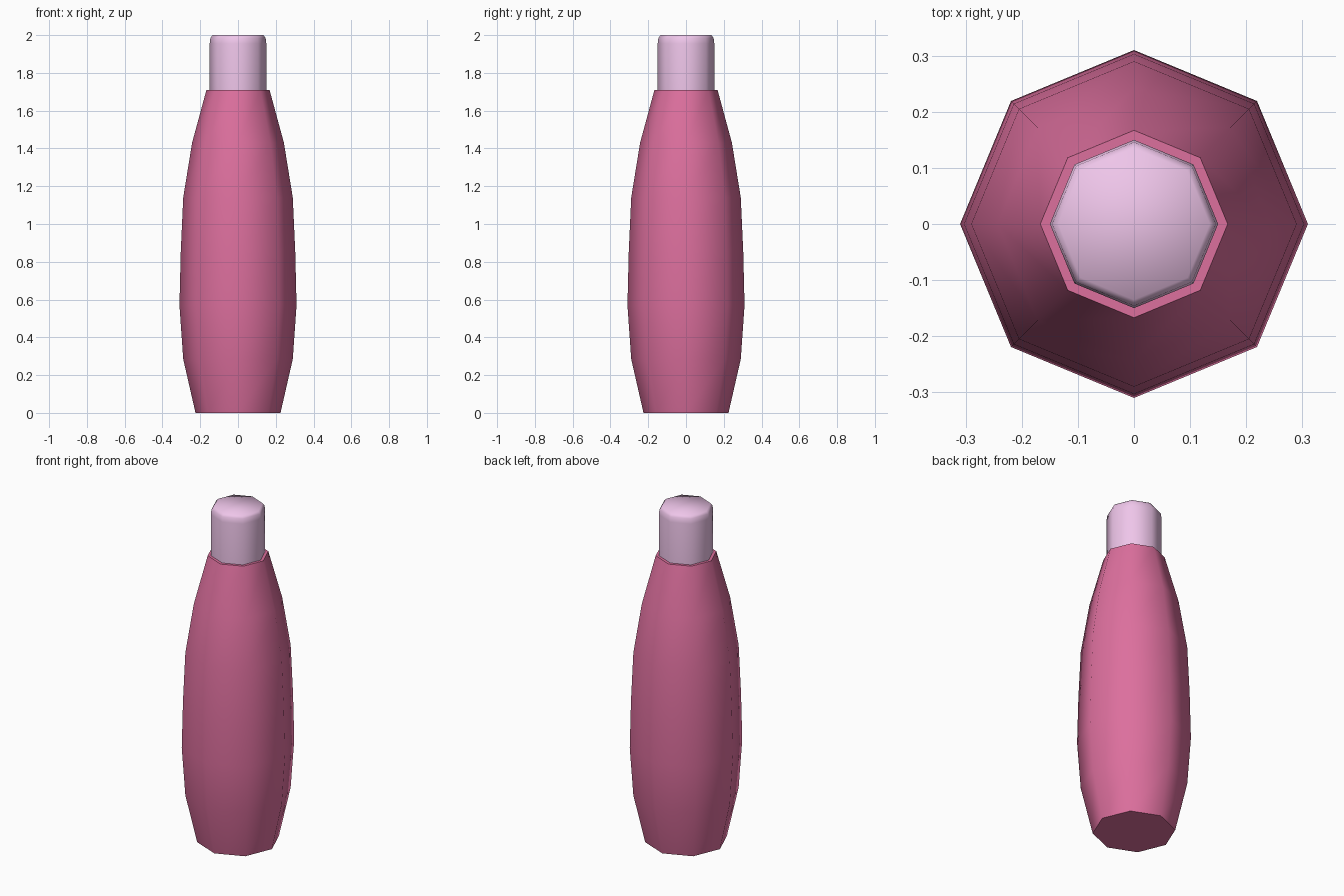
import bpy, bmesh, math

if "Cube" in bpy.data.objects:
    bpy.data.objects.remove(bpy.data.objects["Cube"])

SIDES = 8

def material(name, color):
    m = bpy.data.materials.new(name)
    m.diffuse_color = (*color, 1)
    m.use_nodes = True
    m.node_tree.nodes["Principled BSDF"].inputs["Base Color"].default_value = m.diffuse_color
    return m

def lathe(name, profile, mat, sharp_angle):
    """Closed eight-sided solid from (radius, height) rings."""
    bm = bmesh.new()
    rings = [[bm.verts.new((r * math.cos(math.tau * i / SIDES),
                            r * math.sin(math.tau * i / SIDES), z))
              for i in range(SIDES)] for r, z in profile]
    for a, b in zip(rings, rings[1:]):
        for i in range(SIDES):
            j = (i + 1) % SIDES
            bm.faces.new((a[i], a[j], b[j], b[i]))
    bm.faces.new(rings[0][::-1])
    bm.faces.new(rings[-1])
    mesh = bpy.data.meshes.new(name)
    bm.to_mesh(mesh)
    bm.free()
    mesh.materials.append(mat)
    obj = bpy.data.objects.new(name, mesh)
    bpy.context.collection.objects.link(obj)
    bpy.ops.object.select_all(action='DESELECT')
    obj.select_set(True)
    bpy.context.view_layer.objects.active = obj
    bpy.ops.object.shade_smooth_by_angle(angle=math.radians(sharp_angle))
    return obj

# Bulging bottle body with sharp base and shoulder rims
lathe("bottle_body",
      [(0.225, 0), (0.29, 0.285), (0.31, 0.57), (0.303, 0.855),
       (0.29, 1.14), (0.243, 1.43), (0.167, 1.71)],
      material("body_pink", (0.72, 0.16, 0.34)), 60)

# Cap with a softened top edge
lathe("bottle_cap",
      [(0.15, 1.71), (0.15, 1.955), (0.146, 1.985), (0.135, 2.0)],
      material("cap_pale_pink", (0.86, 0.56, 0.82)), 60)
